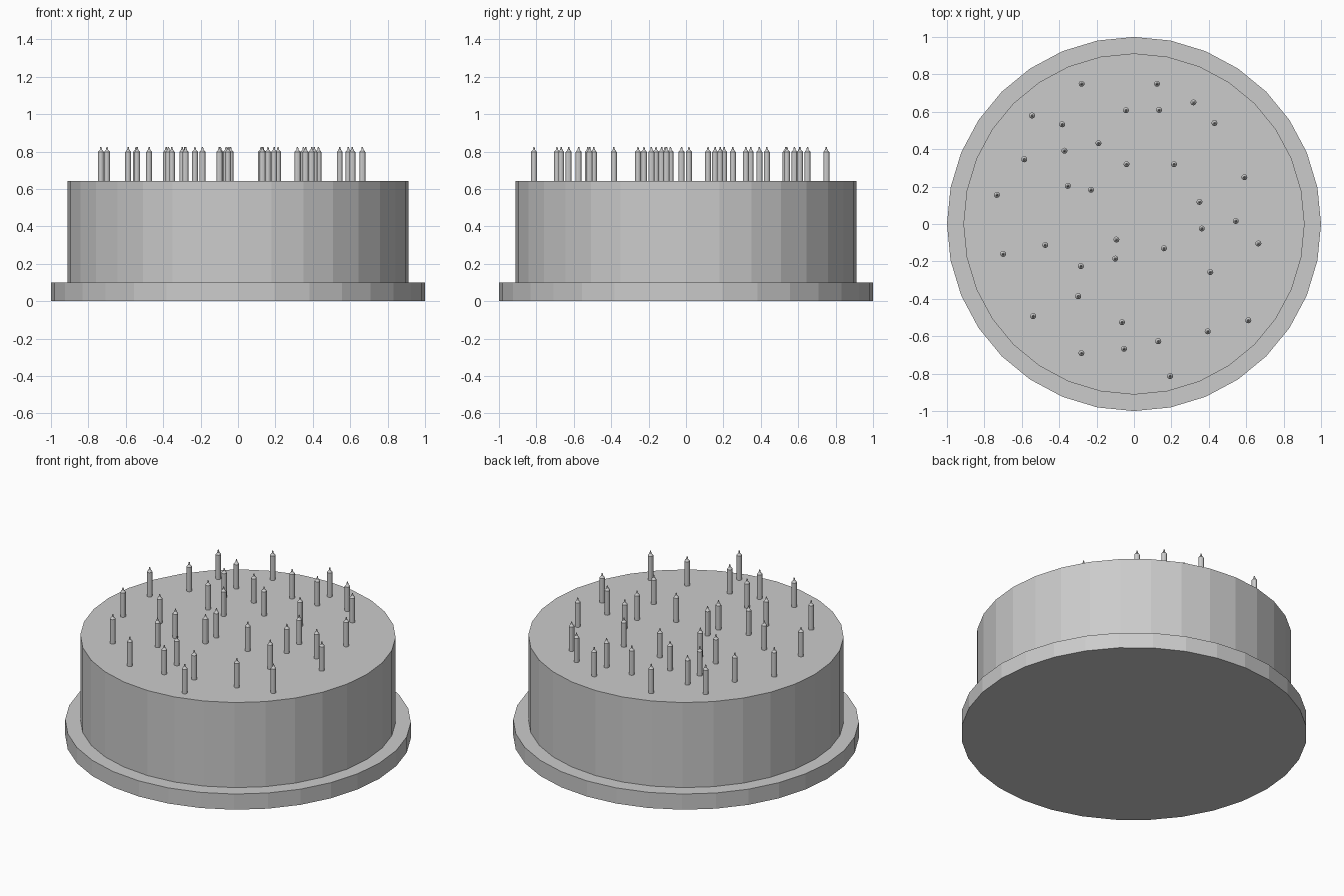
import bpy, math

if "Cube" in bpy.data.objects:
    bpy.data.objects.remove(bpy.data.objects["Cube"])


def lathe(name, profile, sides, x=0, y=0):
    """Closed solid turned from (radius, z) points, capped top and bottom."""
    verts = [(x + r * math.sin(2 * math.pi * i / sides), y + r * math.cos(2 * math.pi * i / sides), z)
             for r, z in profile for i in range(sides)]
    faces = []
    for k in range(len(profile) - 1):
        a, b = k * sides, (k + 1) * sides
        for i in range(sides):
            j = (i + 1) % sides
            faces.append((a + j, a + i, b + i, b + j))
    top = (len(profile) - 1) * sides
    faces.append(tuple(range(sides)))
    faces.append(tuple(reversed(range(top, top + sides))))
    mesh = bpy.data.meshes.new(name)
    mesh.from_pydata(verts, [], faces)
    obj = bpy.data.objects.new(name, mesh)
    bpy.context.collection.objects.link(obj)
    return obj


# plate and cake
lathe("plate", [(1.0, 0), (1.0, 0.1)], 32)
lathe("cake", [(0.912, 0.1), (0.912, 0.643)], 32)

# scattered candles, each with a tapered top and a short wick
spots = [
    (-.28, .75), (.123, .75), (.318, .65), (-.043, .608), (.134, .61), (.43, .54),
    (-.545, .58), (-.384, .533), (-.19, .432), (-.372, .392), (-.587, .346),
    (-.04, .32), (.214, .32), (.59, .25), (-.354, .204), (-.23, .183), (-.733, .156),
    (.35, .118), (.544, .016), (.362, -.024), (.665, -.104), (-.094, -.083),
    (.16, -.13), (-.475, -.112), (-.70, -.16), (-.10, -.185), (-.284, -.225),
    (.408, -.257), (-.298, -.386), (-.539, -.493), (-.064, -.525), (.611, -.515),
    (.394, -.574), (.13, -.627), (-.053, -.667), (-.281, -.69), (.193, -.813),
]
for n, (x, y) in enumerate(spots, 1):
    lathe(f"candle_{n}", [(.016, .643), (.016, .798), (.006, .810), (.003, .826)], 12, x, y)
